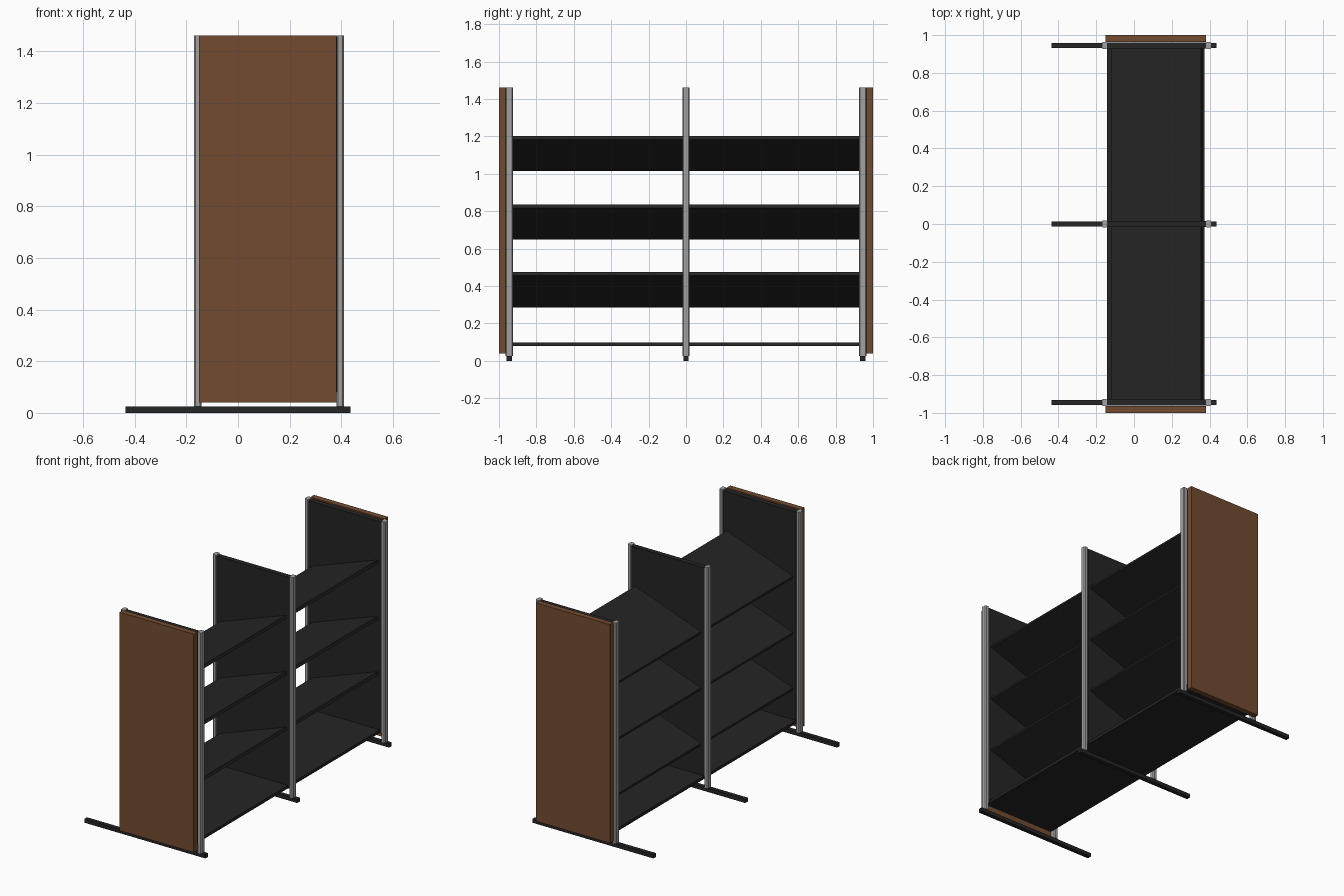
import bpy, bmesh, math

if "Cube" in bpy.data.objects:
    bpy.data.objects.remove(bpy.data.objects["Cube"])


def material(name, colour):
    m = bpy.data.materials.new(name)
    m.diffuse_color = (*colour, 1)
    m.use_nodes = True
    m.node_tree.nodes["Principled BSDF"].inputs["Base Color"].default_value = m.diffuse_color
    return m


BLACK = material("black", (0.018, 0.018, 0.018))
WOOD = material("wood", (0.17, 0.07, 0.03))
METAL = material("metal", (0.36, 0.36, 0.36))


def prism(name, outline, axis, a, b, mat):
    """Extrude a 2D outline along y (outline is x,z) or z (outline is x,y)."""
    bm = bmesh.new()
    place = (lambda u, v, w: (u, w, v)) if axis == "y" else (lambda u, v, w: (u, v, w))
    face = bm.faces.new([bm.verts.new(place(u, v, a)) for u, v in outline])
    new = bmesh.ops.extrude_face_region(bm, geom=[face])["geom"]
    shift = place(0, 0, b - a)
    bmesh.ops.translate(bm, vec=shift, verts=[v for v in new if isinstance(v, bmesh.types.BMVert)])
    bmesh.ops.recalc_face_normals(bm, faces=bm.faces)
    me = bpy.data.meshes.new(name)
    bm.to_mesh(me)
    bm.free()
    me.materials.append(mat)
    ob = bpy.data.objects.new(name, me)
    bpy.context.collection.objects.link(ob)
    return ob


def box(name, x0, x1, y0, y1, z0, z1, mat):
    return prism(name, [(x0, y0), (x1, y0), (x1, y1), (x0, y1)], "z", z0, z1, mat)


def post(name, x0, x1, y, mat):
    """Upright with chamfered corners."""
    h, c = 0.0195, 0.006
    outline = [(x0 + c, y - h), (x1 - c, y - h), (x1, y - h + c), (x1, y + h - c),
               (x1 - c, y + h), (x0 + c, y + h), (x0, y + h - c), (x0, y - h + c)]
    prism(name, outline, "z", 0.025, 1.462, mat)


FRAME = 0.945

# Frames: floor foot, two posts and a divider panel
for i, y in enumerate((-FRAME, 0, FRAME)):
    box(f"foot_{i}", -0.436, 0.436, y - 0.0135, y + 0.0135, 0, 0.025, BLACK)
    post(f"left_post_{i}", -0.17, -0.142, y, METAL)
    post(f"right_post_{i}", 0.381, 0.41, y, METAL)
    box(f"divider_panel_{i}", -0.143, 0.383, y - 0.016, y + 0.016, 0.08, 1.455, BLACK)

# Wooden end panels
for name, s in (("front_end_panel", -1), ("back_end_panel", 1)):
    y0, y1 = sorted((s * 0.963, s * 1.0))
    box(name, -0.152, 0.381, y0, y1, 0.04, 1.462, WOOD)

# Shelves: a flat bottom shelf and three sloping ones in each bay
T, X0, X1, RISE = 0.02, -0.12, 0.362, 0.188
angle = math.atan2(RISE - T, X1 - X0)
nx, nz = T * math.sin(angle), T * math.cos(angle)
for side, (y0, y1) in (("front", (-0.93, -0.015)), ("back", (0.015, 0.93))):
    box(f"{side}_bottom_shelf", -0.143, 0.372, y0, y1, 0.08, 0.099, BLACK)
    for i, z in enumerate((0.286, 0.648, 1.014)):
        outline = [(X0 + nx, z), (X1, z + RISE - nz), (X1 - nx, z + RISE), (X0, z + nz)]
        prism(f"{side}_sloping_shelf_{i}", outline, "y", y0, y1, BLACK)
